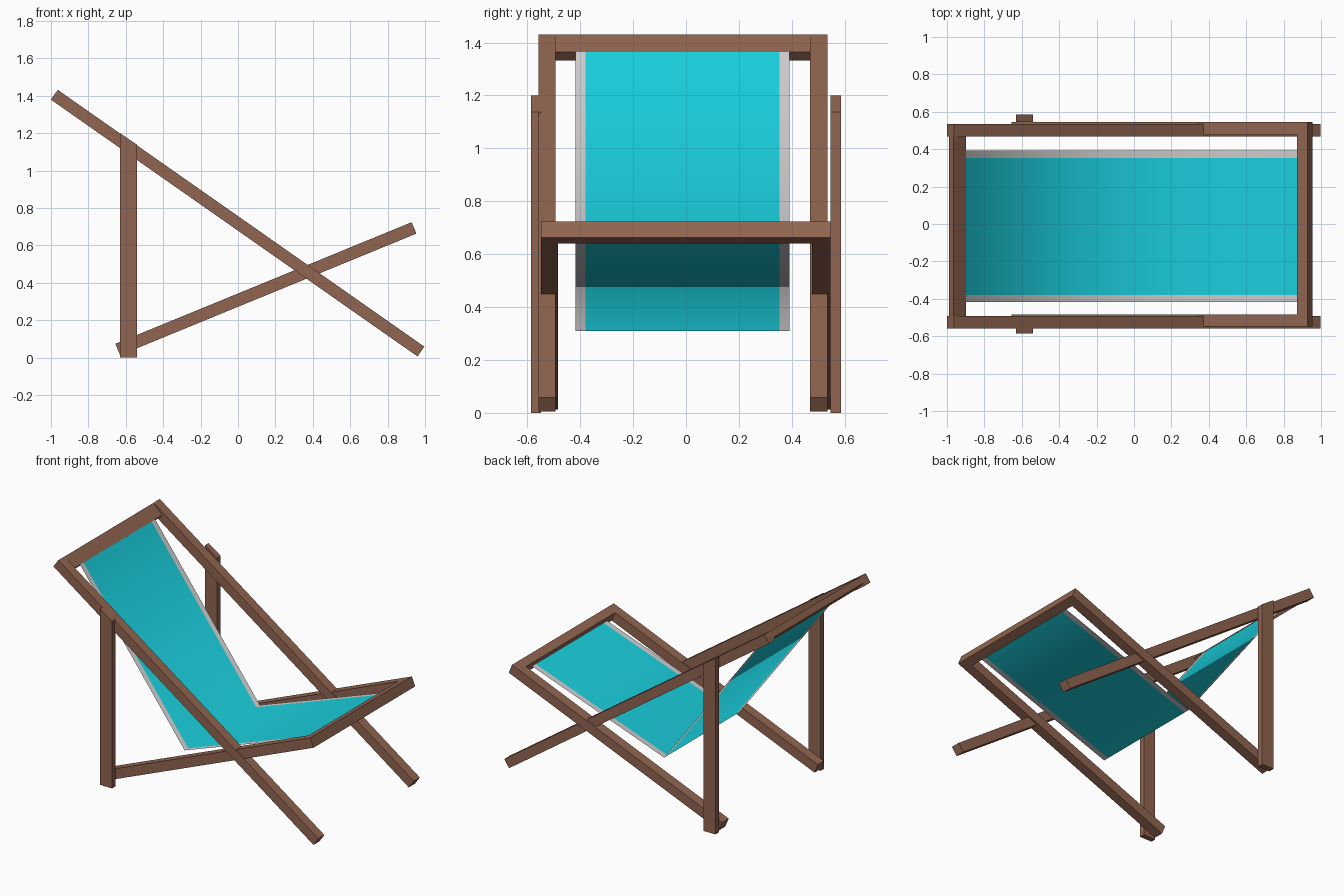
import bpy, bmesh
from mathutils import Vector

if "Cube" in bpy.data.objects:
    bpy.data.objects.remove(bpy.data.objects["Cube"])


def material(name, color):
    m = bpy.data.materials.new(name)
    m.diffuse_color = (*color, 1)
    m.use_nodes = True
    m.node_tree.nodes["Principled BSDF"].inputs["Base Color"].default_value = m.diffuse_color
    return m


wood = material("wood", (0.28, 0.13, 0.08))
teal = material("teal_cloth", (0.01, 0.62, 0.72))


def finish(name, bm, mat):
    me = bpy.data.meshes.new(name)
    bm.to_mesh(me)
    bm.free()
    if mat:
        me.materials.append(mat)
    ob = bpy.data.objects.new(name, me)
    bpy.context.collection.objects.link(ob)
    return ob


def prism(name, profile, y0, y1, mat=wood):
    """Extrude a closed x-z profile from y0 to y1."""
    bm = bmesh.new()
    face = bm.faces.new([bm.verts.new((x, y0, z)) for x, z in profile])
    out = bmesh.ops.extrude_face_region(bm, geom=[face])["geom"]
    moved = [v for v in out if isinstance(v, bmesh.types.BMVert)]
    bmesh.ops.translate(bm, verts=moved, vec=(0, y1 - y0, 0))
    bmesh.ops.recalc_face_normals(bm, faces=bm.faces)
    return finish(name, bm, mat)


def bar_profile(a, b, width):
    """Rectangle along the line a-b in the x-z plane."""
    a, b = Vector(a), Vector(b)
    d = (b - a).normalized()
    n = Vector((-d.y, d.x)) * width / 2
    return [a - n, b - n, b + n, a + n]


def sheet(name, path, y0, y1, mat):
    """Smooth folded strip of cloth following an x-z path."""
    bm = bmesh.new()
    rows = [[bm.verts.new((x, y, z)) for y in (y0, y1)] for x, z in path]
    for r, s in zip(rows, rows[1:]):
        bm.faces.new((r[0], s[0], s[1], r[1])).smooth = True
    return finish(name, bm, mat)


# Crossed side frames and uprights with tops cut along the back rail
back = bar_profile((-0.982, 1.405), (0.978, 0.032), 0.064)
seat = bar_profile((-0.643, 0.043), (0.941, 0.693), 0.066)
post = [(-0.631, 0), (-0.54, 0), (-0.54, 1.138), (-0.631, 1.2)]
for side, yb, ys, yp in (("front", (-0.558, -0.493), (-0.549, -0.483), (-0.585, -0.549)),
                         ("rear", (0.468, 0.534), (0.477, 0.546), (0.546, 0.585))):
    prism("back_rail_" + side, back, *yb)
    prism("seat_rail_" + side, seat, *ys)
    prism("upright_" + side, post, *yp)

# Cross bars at the head and at the front of the seat
prism("head_bar", [(-0.964, 1.43), (-0.898, 1.364), (-0.93, 1.332), (-0.99, 1.395)], -0.52, 0.5)
prism("seat_bar", bar_profile((0.885, 0.67), (0.941, 0.693), 0.066), -0.52, 0.52)

# Sling cloth with plain grey hems
sling = [(-0.9, 1.366), (-0.11, 0.31), (0.89, 0.668)]
sheet("sling_cloth", sling, -0.379, 0.353, teal)
sheet("hem_front", sling, -0.417, -0.379, None)
sheet("hem_rear", sling, 0.353, 0.392, None)
